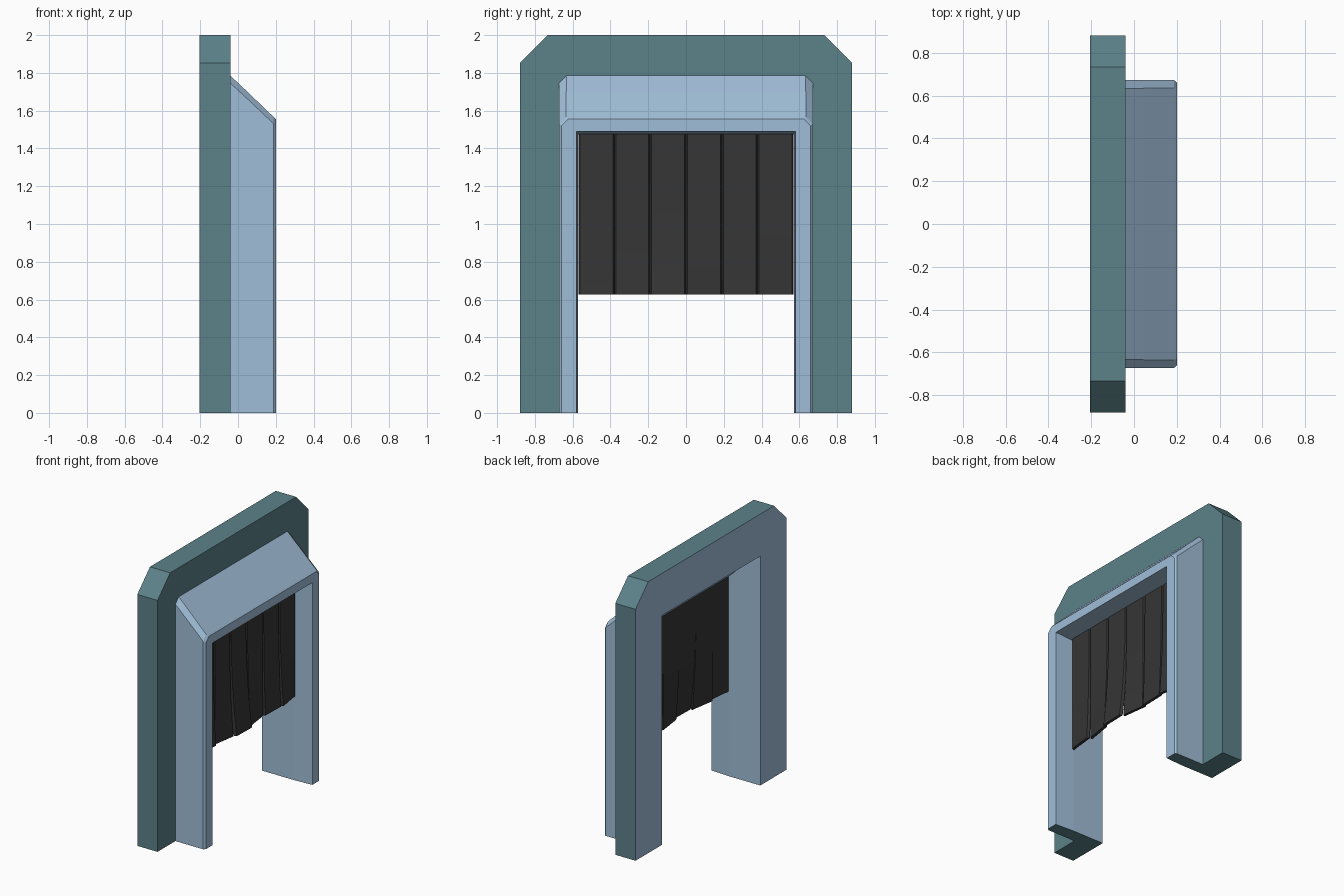
import bpy, bmesh

if "Cube" in bpy.data.objects:
    bpy.data.objects.remove(bpy.data.objects["Cube"])


def material(name, rgb):
    m = bpy.data.materials.new(name)
    m.diffuse_color = (*rgb, 1)
    m.use_nodes = True
    m.node_tree.nodes["Principled BSDF"].inputs["Base Color"].default_value = m.diffuse_color
    return m


TEAL = material("teal", (0.107, 0.223, 0.254))
BLUE = material("light blue", (0.351, 0.515, 0.686))
BLACK = material("rubber black", (0.036, 0.036, 0.036))


def loft(name, sections, mats, rule=None, smooth=False):
    """Skin closed loops of 3D points, cap both ends."""
    bm = bmesh.new()
    loops = [[bm.verts.new(p) for p in s] for s in sections]
    n = len(loops[0])
    for a, b in zip(loops, loops[1:]):
        for i in range(n):
            j = (i + 1) % n
            bm.faces.new((a[i], a[j], b[j], b[i]))
    bm.faces.new(loops[0])
    bm.faces.new(loops[-1])
    bmesh.ops.recalc_face_normals(bm, faces=bm.faces)
    bm.normal_update()
    if rule:
        for f in bm.faces:
            f.material_index = rule(f)
    me = bpy.data.meshes.new(name)
    bm.to_mesh(me)
    bm.free()
    for m in mats:
        me.materials.append(m)
    ob = bpy.data.objects.new(name, me)
    bpy.context.collection.objects.link(ob)
    if smooth:
        bpy.ops.object.select_all(action='DESELECT')
        ob.select_set(True)
        bpy.context.view_layer.objects.active = ob
        bpy.ops.object.shade_smooth_by_angle(angle=0.5)
    return ob


def arch(x, w, h, cut, iw, ih):
    """Arch outline at x: outer half width/height with cut corners, inner opening."""
    half = [(w, 0), (w, h - cut), (w - cut, h)]
    outer = [(-y, z) for y, z in half] + half[::-1]
    inner = [(iw, 0), (iw, ih), (-iw, ih), (-iw, 0)]
    return [(x, y, z) for y, z in outer + inner]


# Outer frame: teal, with light blue rear face and opening lining
def frame_rule(f):
    lining = all(abs(v.co.y) < 0.6 for v in f.verts)
    return 1 if f.normal.x < -0.9 or lining else 0


loft("outer_frame",
     [arch(-0.205, 0.88, 2.0, 0.147, 0.572, 1.69),
      arch(-0.04, 0.88, 2.0, 0.147, 0.572, 1.56)],
     [TEAL, BLUE], frame_rule)

# Sloping hood: light blue, teal underside
loft("sloped_hood",
     [arch(-0.04, 0.672, 1.785, 0.04, 0.572, 1.56),
      arch(0.05, 0.672, 1.70, 0.038, 0.572, 1.475),
      arch(0.187, 0.672, 1.568, 0.036, 0.579, 1.489),
      arch(0.2, 0.66, 1.555, 0.035, 0.58, 1.49)],
     [BLUE, TEAL], lambda f: 1 if f.normal.z < -0.9 and f.calc_center_median().z < 0.01 else 0)

# Hanging curtain strips, each swaying a little towards its lower end
TOP, BOTTOM, STEPS = 1.487, 0.627, 10
sway = [(0.0, 0.02), (0.0, 0.03), (0.045, 0.05), (0.03, 0.005), (0.015, 0.02), (0.03, 0.0)]
pitch = 1.136 / 6
for k, (s0, s1) in enumerate(sway):
    y0 = -0.568 + k * pitch
    y1 = y0 + pitch
    profile = [(0.05, y0), (0.05, y1), (0.058, y1), (0.071, y1 - 0.008),
               (0.071, y0 + 0.008), (0.058, y0)]
    rings = []
    for i in range(STEPS + 1):
        t = i / STEPS
        z = TOP + (BOTTOM - TOP) * t
        rings.append([(x + (s0 + (s1 - s0) * (y - y0) / pitch) * t ** 2.5, y, z)
                      for x, y in profile])
    loft(f"curtain_strip_{k + 1}", rings, [BLACK], smooth=True)
